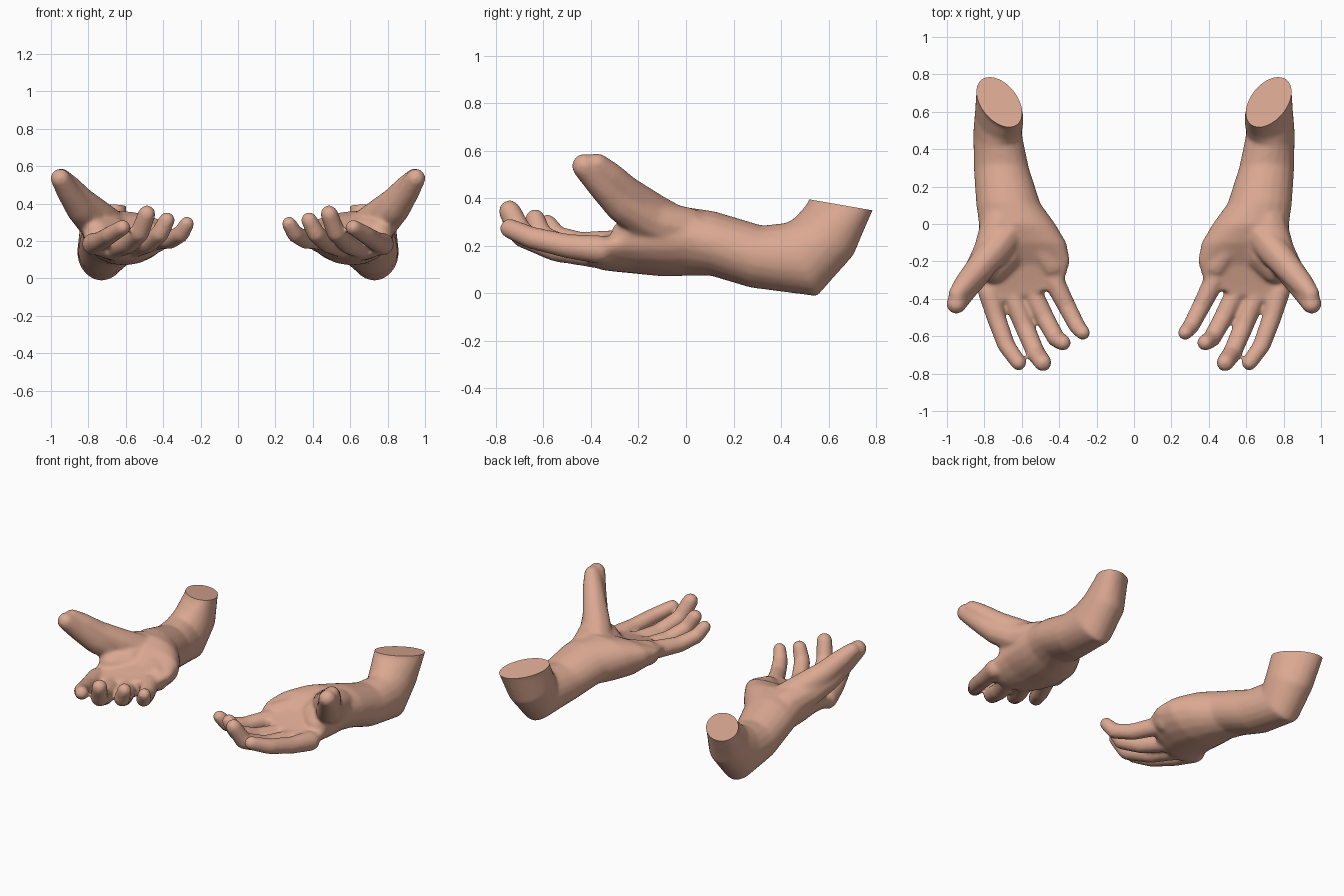
import bpy, bmesh, math
from mathutils import Vector

if "Cube" in bpy.data.objects:
    bpy.data.objects.remove(bpy.data.objects["Cube"])

skin = bpy.data.materials.new("warm_skin")
skin.diffuse_color = (0.71, 0.395, 0.288, 1)
skin.use_nodes = True
skin.node_tree.nodes["Principled BSDF"].inputs["Base Color"].default_value = skin.diffuse_color

bm = bmesh.new()


def loft(rings, n=20):
    """Closed skin through rings of (centre, half width vector, half height vector, cup)."""
    loops = []
    for c, u, v, cup in rings:
        c, u, v = Vector(c), Vector(u), Vector(v)
        loop = []
        for i in range(n):
            a = 2 * math.pi * i / n
            p = c + u * math.cos(a) + v * math.sin(a)
            p.z += cup * math.cos(a) ** 2
            loop.append(bm.verts.new(p))
        loops.append(loop)
    for a, b in zip(loops, loops[1:]):
        for i in range(n):
            j = (i + 1) % n
            bm.faces.new((a[i], a[j], b[j], b[i]))
    bm.faces.new(loops[0][::-1])
    bm.faces.new(loops[-1])


def limb(points):
    """Chain of rounded tapering segments through (x, y, z, radius)."""
    for a, b in zip(points, points[1:]):
        part = bmesh.new()
        for x, y, z, r in (a, b):
            ball = bmesh.ops.create_icosphere(part, subdivisions=2, radius=r)
            bmesh.ops.translate(part, verts=ball["verts"], vec=(x, y, z))
        hull = bmesh.ops.convex_hull(part, input=part.verts[:])
        junk = {g for g in hull["geom_interior"] + hull["geom_unused"]
                if isinstance(g, bmesh.types.BMVert)}
        bmesh.ops.delete(part, geom=list(junk), context='VERTS')
        tmp = bpy.data.meshes.new("segment")
        part.to_mesh(tmp)
        part.free()
        bm.from_mesh(tmp)
        bpy.data.meshes.remove(tmp)


def arm_ring(x0, x1, low, top, twist=0.0):
    """Arm section from its x range and its (y, z) underside and upper points."""
    c = ((x0 + x1) / 2, (low[0] + top[0]) / 2, (low[1] + top[1]) / 2)
    v = (-twist, (top[0] - low[0]) / 2, (top[1] - low[1]) / 2)
    return c, ((x1 - x0) / 2, twist, 0), v, 0


def palm_ring(x, y, z, w, h, cup, skew=0.0, tilt=0.0):
    return (x, y, z), (w, -skew, -tilt), (0, 0, h), cup


# elbow stub, forearm and cupped palm
loft([
    arm_ring(.60, .84, (.83, .44), (.545, .45), .03),
    arm_ring(.60, .84, (.785, .35), (.51, .375), .03),
    arm_ring(.59, .85, (.706, .16), (.455, .315), .01),
    arm_ring(.60, .86, (.552, -.014), (.42, .296)),
    arm_ring(.56, .857, (.27, .023), (.32, .285)),
    arm_ring(.50, .845, (.10, .074), (.12, .345)),
    palm_ring(.625, 0, .217, .205, .145, .02),
    palm_ring(.595, -.10, .202, .235, .132, .035, 0, .01),
    palm_ring(.582, -.22, .176, .242, .094, .055, .02, .015),
    palm_ring(.600, -.34, .165, .230, .070, .05, .04, .018),
    palm_ring(.605, -.39, .168, .205, .055, .045, .05, .018),
])

# heel of the palm
limb([(.57, .0, .255, .095), (.53, -.08, .238, .09), (.44, -.22, .215, .08)])
# thumb: outer and inner strands give it an oval section
limb([(.72, .0, .265, .10), (.77, -.15, .30, .092), (.845, -.27, .37, .076),
      (.903, -.355, .455, .064), (.95, -.428, .535, .055)])
limb([(.66, -.03, .27, .09), (.745, -.14, .335, .088), (.84, -.25, .42, .074),
      (.90, -.32, .49, .064), (.945, -.375, .543, .049)])
# ball of the thumb sloping into the palm
limb([(.63, -.02, .25, .095), (.68, -.16, .24, .095), (.75, -.24, .24, .08)])
# index, middle, ring and little finger
limb([(.775, -.36, .183, .062), (.737, -.50, .198, .053), (.682, -.65, .233, .049), (.617, -.742, .272, .044)])
limb([(.655, -.37, .165, .062), (.585, -.55, .185, .054), (.525, -.69, .243, .052), (.487, -.742, .345, .049)])
limb([(.55, -.36, .17, .060), (.478, -.50, .188, .053), (.418, -.61, .238, .050), (.38, -.635, .312, .045)])
limb([(.43, -.30, .21, .058), (.36, -.44, .208, .051), (.305, -.545, .238, .047), (.273, -.582, .293, .041)])

bmesh.ops.recalc_face_normals(bm, faces=bm.faces[:])
mesh = bpy.data.meshes.new("hands_and_forearms")
bm.to_mesh(mesh)
bm.free()
obj = bpy.data.objects.new("hands_and_forearms", mesh)
bpy.context.collection.objects.link(obj)

# fuse the parts into one smooth skin
rm = obj.modifiers.new("fuse", 'REMESH')
rm.mode = 'VOXEL'
rm.voxel_size = 0.010
sm = obj.modifiers.new("soften", 'SMOOTH')
sm.factor = 0.5
sm.iterations = 16
dg = bpy.context.evaluated_depsgraph_get()
fused = bpy.data.meshes.new_from_object(obj.evaluated_get(dg))
obj.modifiers.clear()

# trim the stub along a slanted plane and close it with a flat cap
bm = bmesh.new()
bm.from_mesh(fused)
faces = [f for f in bm.faces if f.calc_center_median().y > .35]
geom = list({v for f in faces for v in f.verts}) + list({e for f in faces for e in f.edges}) + faces
bmesh.ops.bisect_plane(bm, geom=geom, plane_co=(.72, .585, .383), plane_no=(0, .17, .98), clear_outer=True)
for f in bm.faces:
    f.smooth = True
    f.material_index = 0
rim = [e for e in bm.edges if e.is_boundary]
cap = bmesh.ops.contextual_create(bm, geom=rim)["faces"]
bmesh.ops.recalc_face_normals(bm, faces=bm.faces[:])
for f in cap:
    f.smooth = False
bm.to_mesh(fused)
bm.free()
fused.materials.clear()
fused.materials.append(skin)
obj.data = fused

# the other hand
mirror = obj.modifiers.new("other_hand", 'MIRROR')
mirror.use_axis = (True, False, False)
